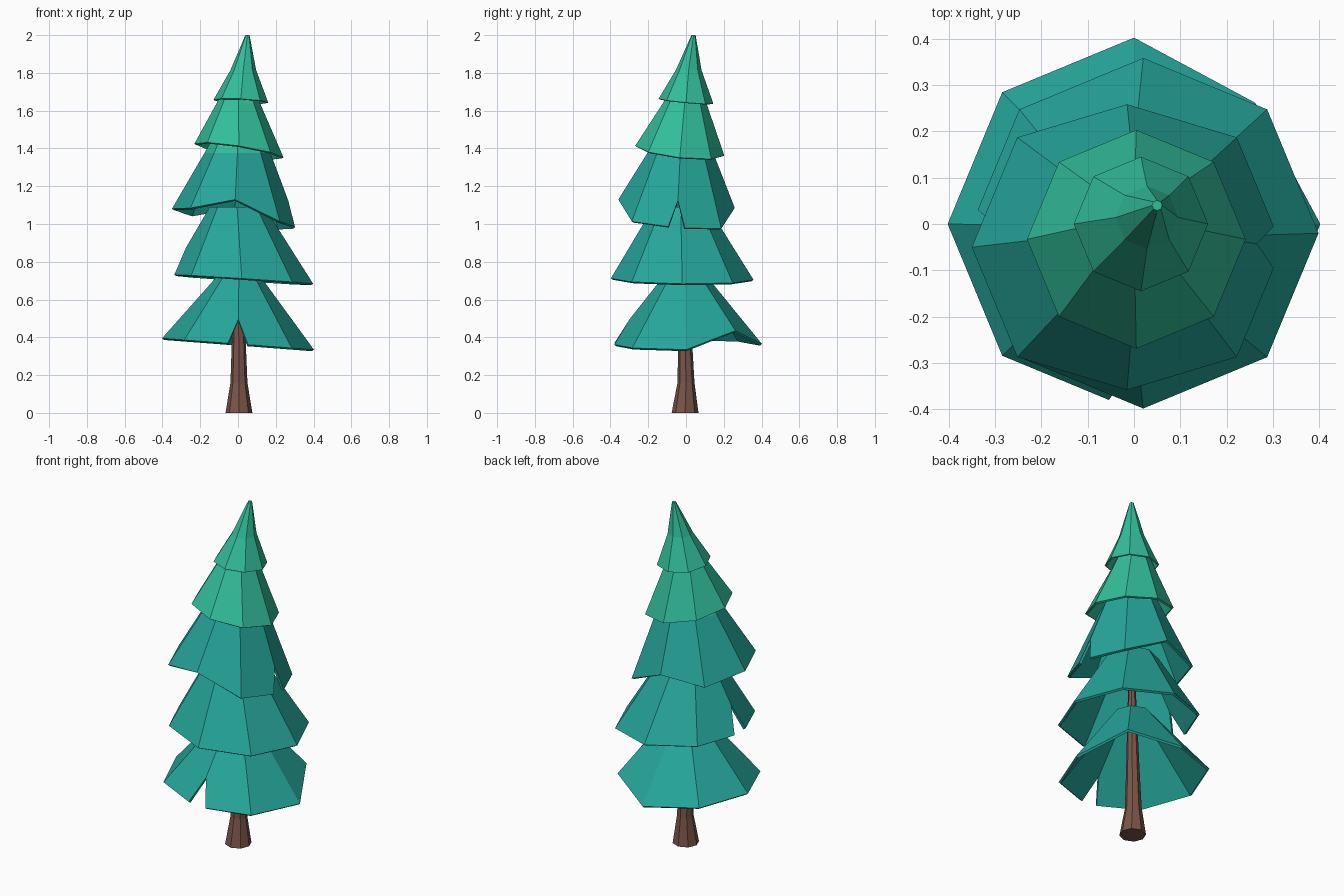
import bpy, bmesh, math
from mathutils import Vector

if "Cube" in bpy.data.objects:
    bpy.data.objects.remove(bpy.data.objects["Cube"])

N = 8  # sides everywhere


def material(name, rgb):
    m = bpy.data.materials.new(name)
    m.diffuse_color = (*rgb, 1)
    m.use_nodes = True
    m.node_tree.nodes["Principled BSDF"].inputs["Base Color"].default_value = m.diffuse_color
    return m


TEAL = material("teal needles", (0.019, 0.381, 0.323))
GREEN = material("light green needles", (0.032, 0.515, 0.323))
BROWN = material("brown bark", (0.191, 0.091, 0.065))


def ring(cx, cy, z, r, tilt=(0, 0), lifts={}):
    """Octagon of points; tilted, with some corners lifted and pulled in."""
    pts = []
    for k in range(N):
        a = 2 * math.pi * k / N
        rr = r * (0.92 if k in lifts else 1)
        x, y = rr * math.cos(a), rr * math.sin(a)
        pts.append(Vector((cx + x, cy + y,
                           z + tilt[0] * x + tilt[1] * y + lifts.get(k, 0))))
    return pts


def loft(name, rings, mats, slit=None, slit_height=0.13, thickness=0, split_z=None, base=False):
    """Skin the rings; an optional slit opens the rim at one corner."""
    bm = bmesh.new()
    vs = [[bm.verts.new(p) for p in r] for r in rings]
    left = right = apex = None
    if slit is not None:
        low, up = rings[0], rings[1]
        p = low[slit]
        t = slit_height / (up[slit].z - p.z)
        left = bm.verts.new(p.lerp(low[slit - 1], 0.19))
        right = bm.verts.new(p.lerp(low[(slit + 1) % N], 0.19))
        apex = bm.verts.new(p.lerp(up[slit], t))
    for i in range(len(vs) - 1):
        for k in range(N):
            j = (k + 1) % N
            a, b, c, d = vs[i][k], vs[i][j], vs[i + 1][j], vs[i + 1][k]
            loop = [a, b, c, d]
            if i == 0 and slit is not None:
                if k == slit:
                    loop = [right, b, c, d, apex]
                elif j == slit:
                    loop = [a, left, apex, c, d]
            bm.faces.new(loop)
    bm.faces.new(vs[-1])
    if base:
        bm.faces.new(vs[0][::-1])
    bmesh.ops.delete(bm, geom=[v for v in bm.verts if not v.link_faces], context='VERTS')
    # upper faces take the second colour
    if split_z is not None:
        for f in bm.faces:
            f.material_index = int(f.calc_center_median().z > split_z)
    me = bpy.data.meshes.new(name)
    bm.to_mesh(me)
    bm.free()
    for m in mats:
        me.materials.append(m)
    ob = bpy.data.objects.new(name, me)
    bpy.context.collection.objects.link(ob)
    if thickness:
        s = ob.modifiers.new("shell", 'SOLIDIFY')
        s.thickness = thickness
        s.offset = -1
    return ob


# Trunk: flared foot, thin top hidden in the branches
loft("trunk", [ring(0.005, -0.005, 0, 0.071), ring(0.005, 0, 0.16, 0.045),
               ring(0.004, -0.005, 0.4, 0.036), ring(0, -0.02, 1.08, 0.015)],
     [BROWN], base=True)

# Branch tiers, bottom to top: hollow tilted skirts
loft("bottom_tier", [ring(0, 0, 0.365, 0.402, (-0.075, 0), {1: 0.09}),
                     ring(0.005, -0.005, 0.735, 0.105)],
     [TEAL], slit=6, thickness=0.014)

loft("lower_tier", [ring(0.02, -0.02, 0.708, 0.378, (-0.065, -0.01)),
                    ring(-0.005, -0.028, 1.09, 0.145)],
     [TEAL], slit=4, slit_height=0.14, thickness=0.014)

loft("middle_tier", [ring(-0.015, -0.05, 1.03, 0.335, (-0.15, -0.08), {2: 0.08, 6: 0.075}),
                     ring(-0.003, -0.03, 1.375, 0.175),
                     ring(0, -0.02, 1.46, 0.13)],
     [TEAL, GREEN], slit=0, slit_height=0.145, thickness=0.014, split_z=1.38)

loft("upper_tier", [ring(0.005, -0.033, 1.388, 0.236, (-0.155, -0.11)),
                    ring(0.002, -0.007, 1.64, 0.115),
                    ring(0.005, 0, 1.72, 0.08)],
     [GREEN], thickness=0.012)

loft("top_tier", [ring(0.015, 0, 1.65, 0.145, (-0.05, -0.09)),
                  ring(0.028, 0.014, 1.815, 0.068),
                  ring(0.05, 0.04, 2.0, 0.011)],
     [GREEN], thickness=0.008)
